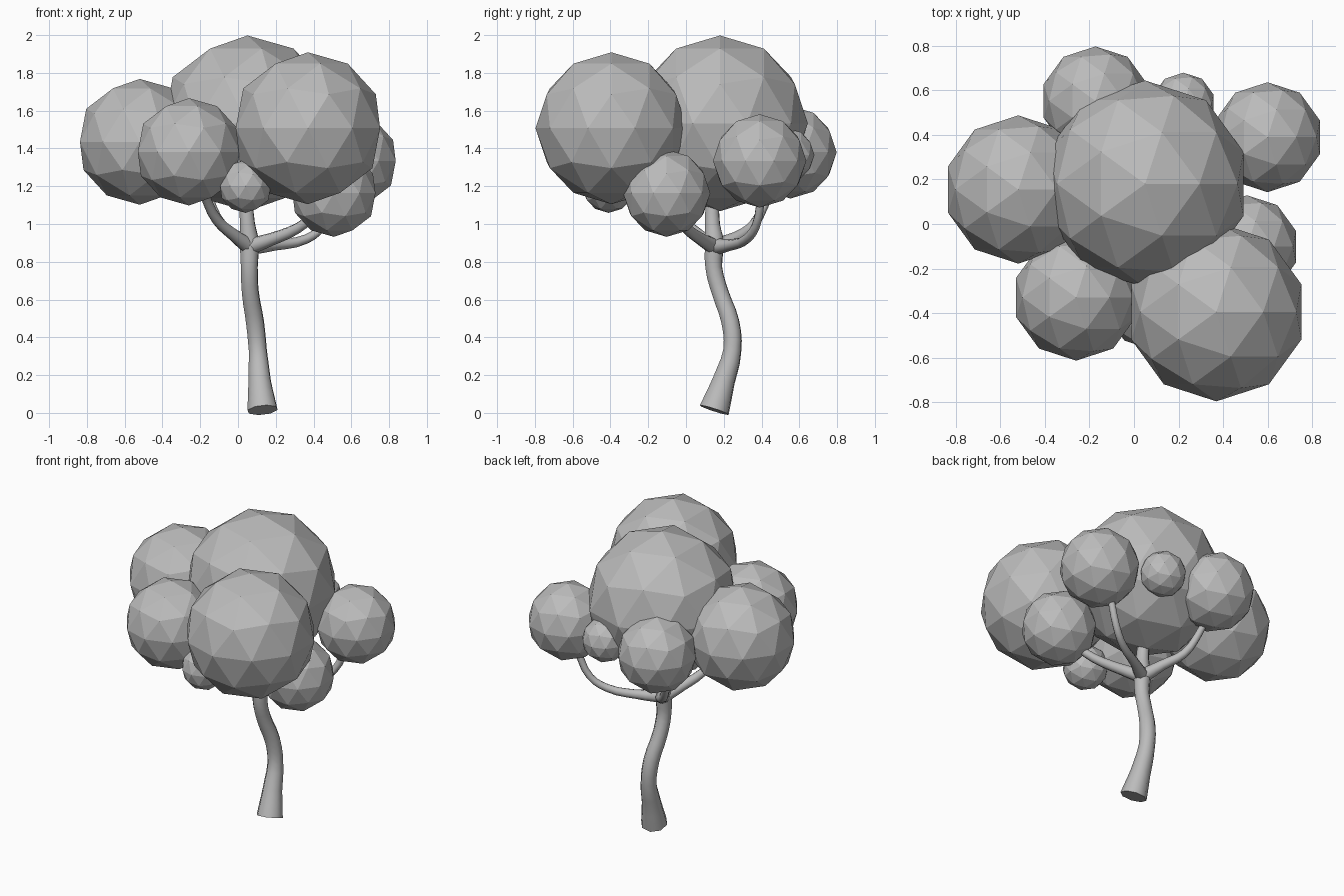
import bpy
from math import radians

if "Cube" in bpy.data.objects:
    bpy.data.objects.remove(bpy.data.objects["Cube"])

# One plain grey for the whole tree
grey = bpy.data.materials.new("plain grey")
grey.use_nodes = True
grey.diffuse_color = (0.5, 0.5, 0.5, 1)
grey.node_tree.nodes["Principled BSDF"].inputs["Base Color"].default_value = (0.5, 0.5, 0.5, 1)


def leaf_ball(name, centre, radius):
    """Faceted foliage clump."""
    bpy.ops.mesh.primitive_ico_sphere_add(subdivisions=2, radius=radius, location=centre)
    ball = bpy.context.object
    ball.name = name
    ball.data.materials.append(grey)


def limb(name, points):
    """Eight-sided tapering tube through (x, y, z, radius) points."""
    curve = bpy.data.curves.new(name, "CURVE")
    curve.dimensions = "3D"
    curve.bevel_depth = 1
    curve.bevel_resolution = 2
    curve.use_fill_caps = True
    curve.resolution_u = 3
    spline = curve.splines.new("BEZIER")
    spline.bezier_points.add(len(points) - 1)
    for knot, (x, y, z, r) in zip(spline.bezier_points, points):
        knot.co = (x, y, z)
        knot.radius = r
        knot.handle_left_type = knot.handle_right_type = "AUTO"
    tube = bpy.data.objects.new(name, curve)
    bpy.context.collection.objects.link(tube)
    bpy.ops.object.select_all(action="DESELECT")
    tube.select_set(True)
    bpy.context.view_layer.objects.active = tube
    bpy.ops.object.convert(target="MESH")
    tube = bpy.context.object
    tube.data.materials.clear()
    tube.data.materials.append(grey)
    bpy.ops.object.shade_smooth_by_angle(angle=radians(50))


# Foliage
leaf_ball("crown_top", (0.05, 0.18, 1.533), 0.465)
leaf_ball("crown_front", (0.37, -0.395, 1.507), 0.402)
leaf_ball("crown_right", (-0.52, 0.155, 1.435), 0.333)
leaf_ball("crown_front_right", (-0.26, -0.33, 1.382), 0.284)
leaf_ball("crown_back_left", (0.6, 0.39, 1.334), 0.247)
leaf_ball("crown_back_right", (-0.173, 0.553, 1.38), 0.245)
leaf_ball("crown_left_low", (0.508, -0.102, 1.163), 0.231)
leaf_ball("small_clump_back", (0.222, 0.538, 1.365), 0.142)
leaf_ball("small_clump_front", (0.04, -0.41, 1.2), 0.141)

# Trunk, flaring at the foot and swaying backwards
limb("trunk", [
    (0.13, 0.15, 0.015, 0.083), (0.115, 0.2, 0.17, 0.062), (0.105, 0.245, 0.33, 0.05),
    (0.09, 0.235, 0.48, 0.05), (0.065, 0.18, 0.64, 0.047), (0.06, 0.147, 0.77, 0.047),
    (0.06, 0.15, 0.9, 0.055), (0.05, 0.14, 1.0, 0.042), (0.04, 0.14, 1.15, 0.035)])

# Branches reaching the clumps, all from the same fork
fork = (0.06, 0.15, 0.88, 0.045)
limb("branch_back_left", [fork, (0.2, 0.24, 0.89, 0.03), (0.36, 0.32, 0.92, 0.025),
                          (0.45, 0.37, 0.99, 0.023), (0.52, 0.4, 1.15, 0.022)])
limb("branch_left", [fork, (0.18, 0.08, 0.92, 0.034), (0.32, 0.0, 0.98, 0.028),
                     (0.42, -0.06, 1.06, 0.024)])
limb("branch_back_right", [fork, (0.0, 0.27, 0.93, 0.032), (-0.09, 0.36, 1.0, 0.027),
                           (-0.15, 0.43, 1.13, 0.023), (-0.17, 0.5, 1.25, 0.022)])
limb("branch_front_right", [fork, (-0.02, 0.07, 0.94, 0.034), (-0.11, -0.02, 1.02, 0.028),
                            (-0.18, -0.14, 1.16, 0.024), (-0.22, -0.24, 1.25, 0.022)])
